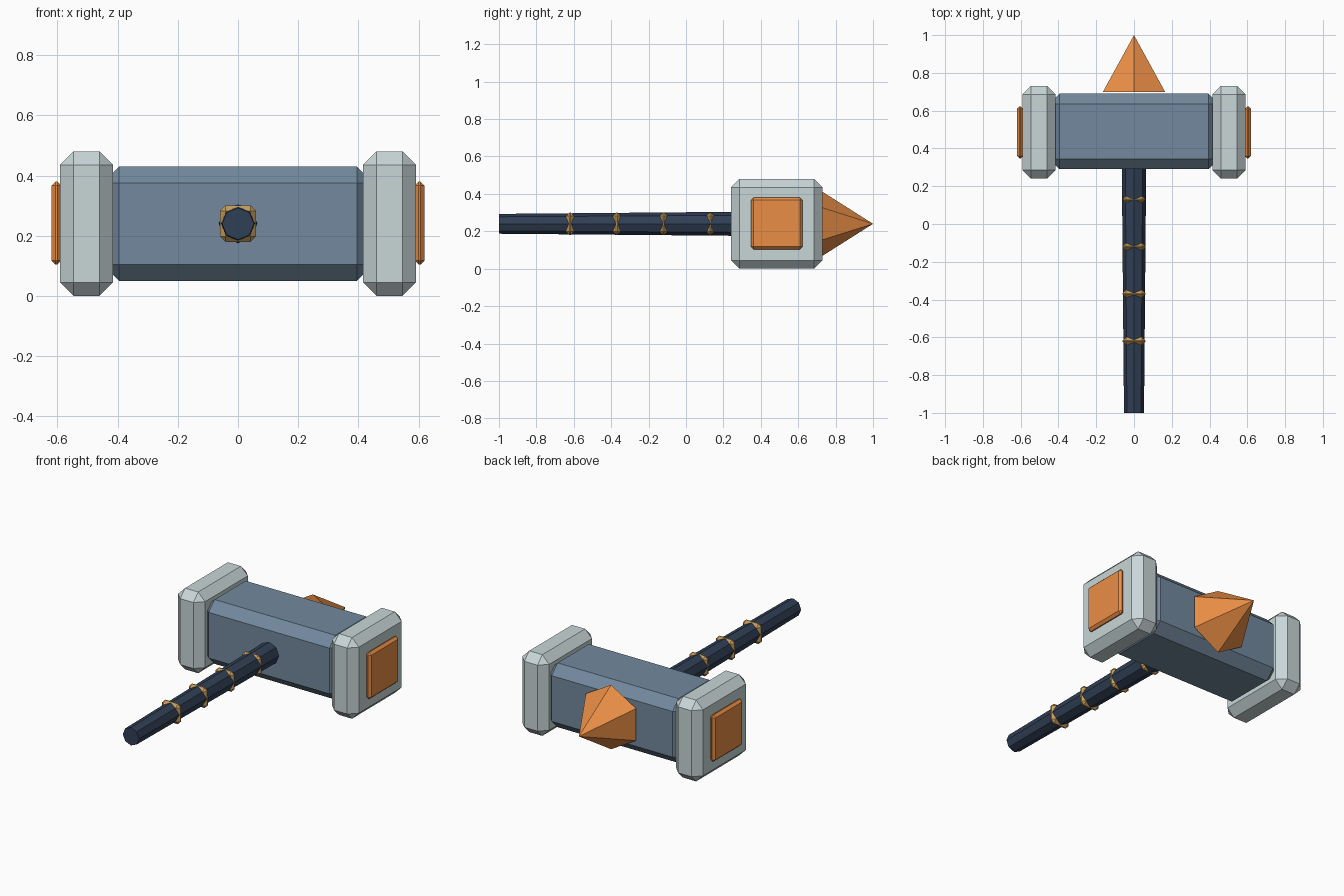
import bpy
from math import pi

if "Cube" in bpy.data.objects:
    bpy.data.objects.remove(bpy.data.objects["Cube"])

AXIS_Z = 0.24   # height of the handle axis
HEAD_Y = 0.485  # centre of the hammer head along the handle


def material(name, rgb):
    m = bpy.data.materials.new(name)
    m.diffuse_color = (*rgb, 1)
    m.use_nodes = True
    m.node_tree.nodes["Principled BSDF"].inputs["Base Color"].default_value = m.diffuse_color
    return m


STEEL = material("blue_steel", (0.17, 0.25, 0.34))
PALE = material("pale_metal", (0.58, 0.67, 0.68))
ORANGE = material("orange", (0.82, 0.27, 0.06))
DARK = material("dark_grip", (0.03, 0.05, 0.09))
GOLD = material("gold", (0.57, 0.34, 0.11))


def finish(name, mat):
    ob = bpy.context.object
    ob.name = name
    ob.data.materials.append(mat)
    bpy.ops.object.transform_apply(location=False, rotation=True, scale=True)
    return ob


def chamfered_box(name, centre, size, chamfer, mat):
    bpy.ops.mesh.primitive_cube_add(size=1, location=centre)
    bpy.context.object.scale = size
    ob = finish(name, mat)
    bevel = ob.modifiers.new("chamfer", 'BEVEL')
    bevel.width = chamfer
    bevel.segments = 1
    return ob


def cone_along_y(name, sides, r_start, r_end, y0, y1, mat):
    bpy.ops.mesh.primitive_cone_add(
        vertices=sides, radius1=r_start, radius2=r_end, depth=y1 - y0,
        location=(0, (y0 + y1) / 2, AXIS_Z), rotation=(-pi / 2, 0, 0))
    return finish(name, mat)


# Head block
chamfered_box("head_block", (0, 0.49, AXIS_Z), (0.90, 0.40, 0.38), 0.055, STEEL)

# Striking caps and face plates on both ends
for side, s in (("left", -1), ("right", 1)):
    chamfered_box(f"{side}_cap", (s * 0.503, HEAD_Y, AXIS_Z),
                  (0.176, 0.49, 0.48), 0.045, PALE)
    chamfered_box(f"{side}_face_plate", (s * 0.603, HEAD_Y, AXIS_Z + 0.002),
                  (0.034, 0.276, 0.276), 0.014, ORANGE)

# Six-sided spike on the back
cone_along_y("spike", 6, 0.19, 0, 0.70, 1.0, ORANGE)

# Eight-sided handle, slightly thicker towards the head
cone_along_y("handle", 8, 0.053, 0.065, -1.0, 0.36, DARK)

# Gold bands around the handle
for i in range(4):
    chamfered_box(f"grip_band_{i + 1}", (0, -0.62 + 0.25 * i, AXIS_Z),
                  (0.12, 0.042, 0.12), 0.018, GOLD)
